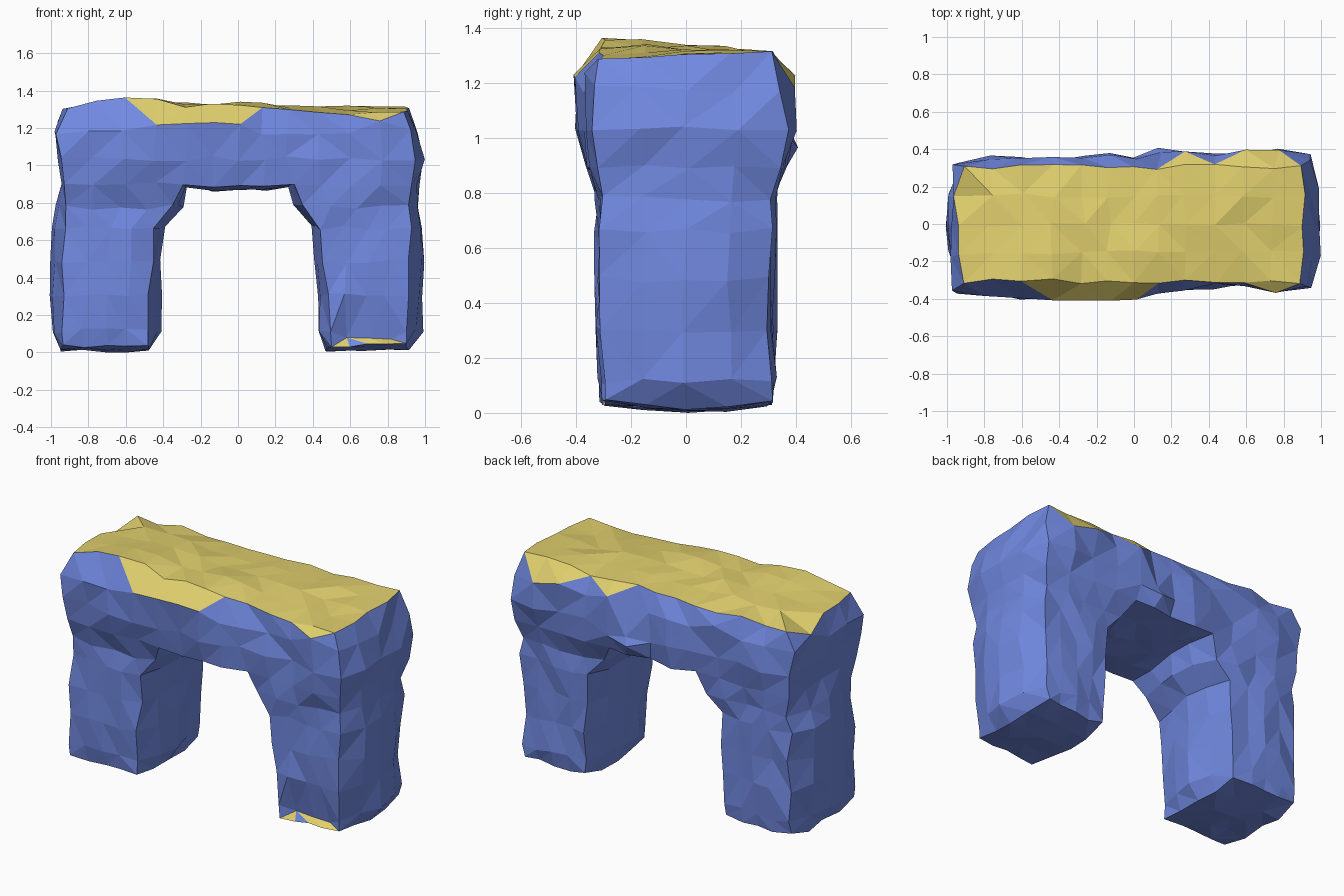
import bpy, bmesh, random
from mathutils import Vector

random.seed(7)
if "Cube" in bpy.data.objects:
    bpy.data.objects.remove(bpy.data.objects["Cube"], do_unlink=True)


def flat_material(name, colour):
    mat = bpy.data.materials.new(name)
    mat.use_nodes = True
    mat.diffuse_color = colour
    bsdf = next(n for n in mat.node_tree.nodes if n.type == 'BSDF_PRINCIPLED')
    bsdf.inputs["Base Color"].default_value = colour
    bsdf.inputs["Roughness"].default_value = 0.9
    return mat


# Block lattice: two legs, an opening between them and a lintel above
LEG, GAP, DEPTH, SPRING = 4, 4, 4, 6
NX = 2 * LEG + GAP

# One entry per level, from the foot to the top edge
level = [.04, .12, .31, .49, .67, .78, .90, 1.04, 1.18, 1.31]
NZ = len(level) - 1
corner = {-1: [.93, .94, .92, .93, .93, .91, .94, .95, .96, .92],
          1: [.90, .91, .90, .92, .92, .91, .93, .94, .93, .90]}
middle = {-1: [.94, .98, 1, 1, 1, .98, .95, .96, .98, .93],
          1: [.91, .98, .98, 1, .99, .97, .98, 1, .95, .905]}
inner = [.49, .49, .47, .46, .45, .35, .29, .27, .27, .27]
inner_swell = [.01, .07, .05, .04, .05, .05, .02, 0, 0, 0]
swell = [0, 0, 0, 0, 0, 0, .7, 1, .9, 0]

# One entry per column, from the right end to the left end
front = [.36, .38, .39, .39, .385, .39, .385, .37, .35, .335, .32, .36, .34]
back = [.33, .36, .35, .34, .36, .37, .36, .40, .39, .38, .385, .39, .36]
crest = [1.31, 1.34, 1.36, 1.35, 1.32, 1.32, 1.33, 1.32, 1.29, 1.29, 1.28,
         1.28, 1.30]
BACK_CREST, BASE = 1.305, 0.305

# Broken ledges: points pushed out of the surface
ledge = {(i, 0, 8): (0, -.02, .05) for i in (3, 4, 5, 6, 11)}
ledge.update({(i, DEPTH, 8): (0, .02, .06) for i in (3, 8, 10)})
ledge.update({(i, 0, 1): (0, .065, -.035) for i in (9, 10, 11)})
ledge.update({(i, DEPTH, 7): (0, 0, -.04) for i in (6, 8)})
ledge[7, DEPTH, 7] = (0, .01, -.07)
ledge[7, DEPTH, 8] = (0, -.015, -.175)
ledge[0, 3, NZ] = (-.03, 0, -.06)


def solid(i, j, k):
    if not (0 <= i < NX and 0 <= j < DEPTH and 0 <= k < NZ):
        return False
    return k >= SPRING or i < LEG or i >= LEG + GAP


def place(i, j, k):
    """Position of a lattice point: swollen faces, then a little roughness."""
    v = 2 * j / DEPTH - 1
    round_y = 1 - v * v
    side = -1 if i <= NX / 2 else 1
    step = min(i, NX - i)
    out = corner[side][k] + (middle[side][k] - corner[side][k]) * round_y
    inn = inner[k] - inner_swell[k] * round_y
    if step <= LEG:
        x = side * (out + (inn - out) * step / LEG)
    else:
        x = inner[k] * (i - NX / 2) / (GAP / 2)
    reach = (front if v < 0 else back)[i]
    half = BASE + (reach - BASE) * swell[k]
    if 0 < step < LEG and 0 < k < SPRING:
        half += 0.015
    z = level[k]
    if k == 0:
        z -= 0.025 * round_y
    if k == SPRING and LEG < i < LEG + GAP:
        z -= 0.03 * round_y
    if k == NZ:
        z = crest[i] + (BACK_CREST - crest[i]) * j / DEPTH
        if 0 < step:
            z += 0.015 * round_y
    rough = Vector(random.uniform(-1, 1) for _ in range(3)) * 0.014
    return Vector((x, half * v, z)) + rough + Vector(ledge.get((i, j, k), (0, 0, 0)))


# Skin of the lattice: a quad wherever a solid block meets air
bm = bmesh.new()
points = {}


def point(key):
    if key not in points:
        points[key] = bm.verts.new(place(*key))
    return points[key]


for i in range(NX):
    for j in range(DEPTH):
        for k in range(NZ):
            if not solid(i, j, k):
                continue
            for axis in range(3):
                for end in (0, 1):
                    cell = [i, j, k]
                    cell[axis] += 2 * end - 1
                    if solid(*cell):
                        continue
                    a, b = [n for n in range(3) if n != axis]
                    ring = []
                    for da, db in ((0, 0), (1, 0), (1, 1), (0, 1)):
                        key = [i, j, k]
                        key[axis] += end
                        key[a] += da
                        key[b] += db
                        ring.append(point(tuple(key)))
                    bm.faces.new(ring)

bmesh.ops.triangulate(bm, faces=bm.faces[:], quad_method='SHORT_EDGE')
bmesh.ops.recalc_face_normals(bm, faces=bm.faces[:])

# Stand on the ground
ground = min(v.co.z for v in bm.verts)
bmesh.ops.translate(bm, verts=bm.verts[:], vec=(0, 0, -ground))

# Upward faces are sandy, everything else is blue rock
bm.normal_update()
for f in bm.faces:
    f.material_index = 1 if f.normal.z > 0.55 else 0
    f.smooth = False

mesh = bpy.data.meshes.new("rock_arch")
bm.to_mesh(mesh)
bm.free()
mesh.materials.append(flat_material("blue_rock", (0.165, 0.25, 0.75, 1)))
mesh.materials.append(flat_material("sandy_top", (0.75, 0.63, 0.155, 1)))
arch = bpy.data.objects.new("rock_arch", mesh)
bpy.context.collection.objects.link(arch)
